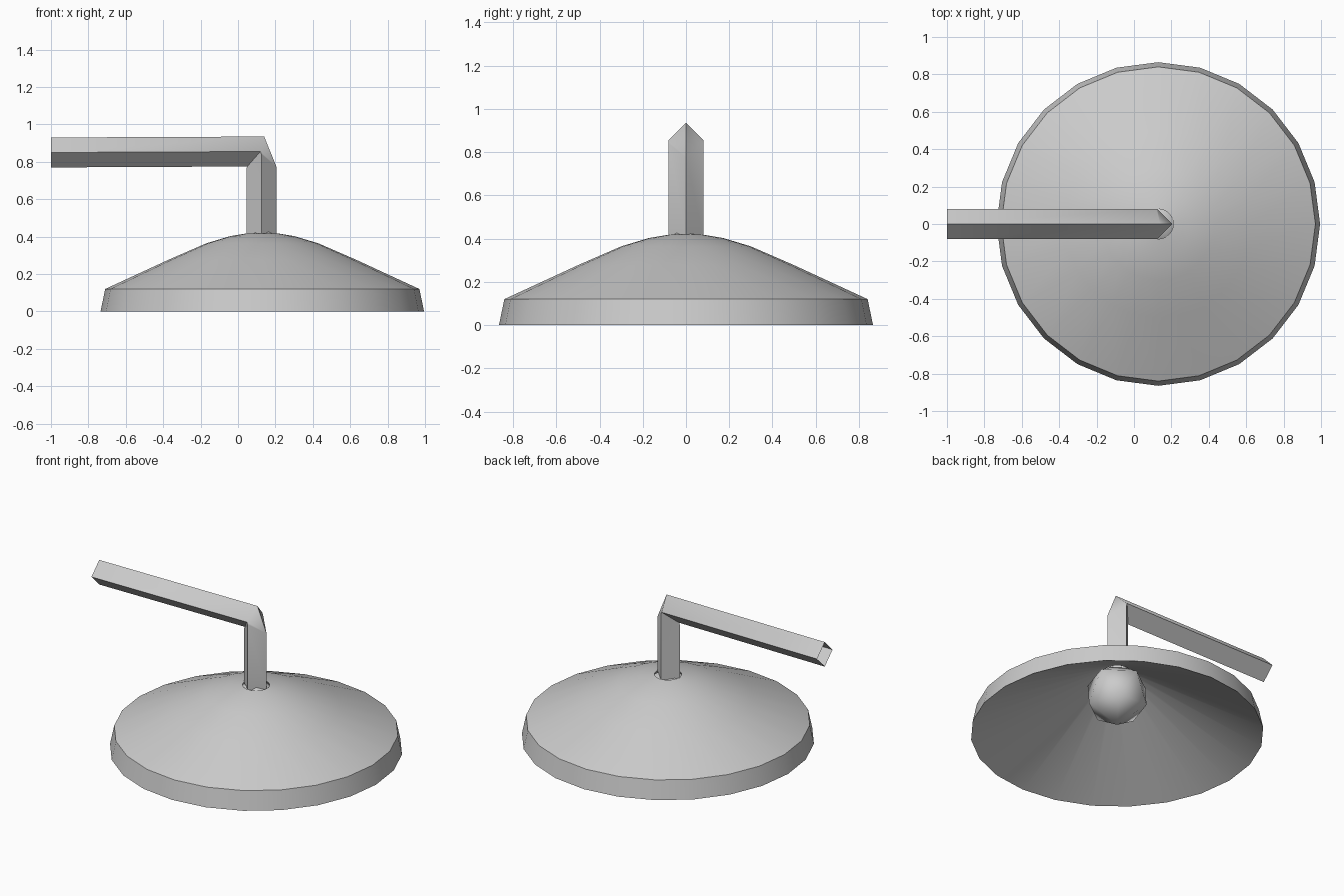
import bpy, bmesh, math
from mathutils import Matrix

if "Cube" in bpy.data.objects:
    bpy.data.objects.remove(bpy.data.objects["Cube"])

CX = 0.13  # axis of the shade


def make_object(name, bm, smooth_angle):
    bmesh.ops.recalc_face_normals(bm, faces=bm.faces)
    mesh = bpy.data.meshes.new(name)
    bm.to_mesh(mesh)
    bm.free()
    obj = bpy.data.objects.new(name, mesh)
    bpy.context.collection.objects.link(obj)
    bpy.ops.object.select_all(action='DESELECT')
    bpy.context.view_layer.objects.active = obj
    obj.select_set(True)
    bpy.ops.object.shade_smooth_by_angle(angle=math.radians(smooth_angle))
    return obj


def lathe(name, profile, sides, smooth_angle):
    bm = bmesh.new()
    verts = [bm.verts.new((CX + r, 0, z)) for r, z in profile]
    edges = [bm.edges.new(pair) for pair in zip(verts, verts[1:])]
    bmesh.ops.spin(bm, geom=verts + edges, cent=(CX, 0, 0), axis=(0, 0, 1),
                   angle=2 * math.pi, steps=sides, use_duplicate=False)
    bmesh.ops.remove_doubles(bm, verts=bm.verts, dist=0.0005)
    return make_object(name, bm, smooth_angle)


# Shade: rounded outer dome and rim band, with a conical inside meeting the stem
lathe("lamp_shade", [
    (0.08, 0.418), (0.17, 0.403), (0.3, 0.364), (0.5, 0.277),
    (0.84, 0.12), (0.865, 0), (0.08, 0.418)], 24, 35)

# Bulb: low-poly ball set into the inside of the cone
bm = bmesh.new()
bmesh.ops.create_icosphere(bm, subdivisions=1, radius=0.2,
                           matrix=Matrix.Translation((CX, 0, 0.26))
                           @ Matrix.Rotation(math.radians(18), 4, 'Z'))
make_object("bulb", bm, 80)

# Arm: diamond section swept along a bend; each ring is outer, side, inner (x, z)
W = 0.08
rings = [
    ((-1, 0.93), (-1, 0.85), (-1, 0.77)),
    ((0.14, 0.935), (0.12, 0.855), (0.05, 0.775)),
    ((0.205, 0.775), (0.125, 0.84), (0.045, 0.765)),
    ((0.205, 0.41), (0.125, 0.41), (0.045, 0.41)),
]
bm = bmesh.new()
loops = []
for (ox, oz), (sx, sz), (ix, iz) in rings:
    loops.append([bm.verts.new(p) for p in
                  ((ox, 0, oz), (sx, W, sz), (ix, 0, iz), (sx, -W, sz))])
for a, b in zip(loops, loops[1:]):
    for i in range(4):
        j = (i + 1) % 4
        bm.faces.new((a[i], a[j], b[j], b[i]))
make_object("support_arm", bm, 60)
